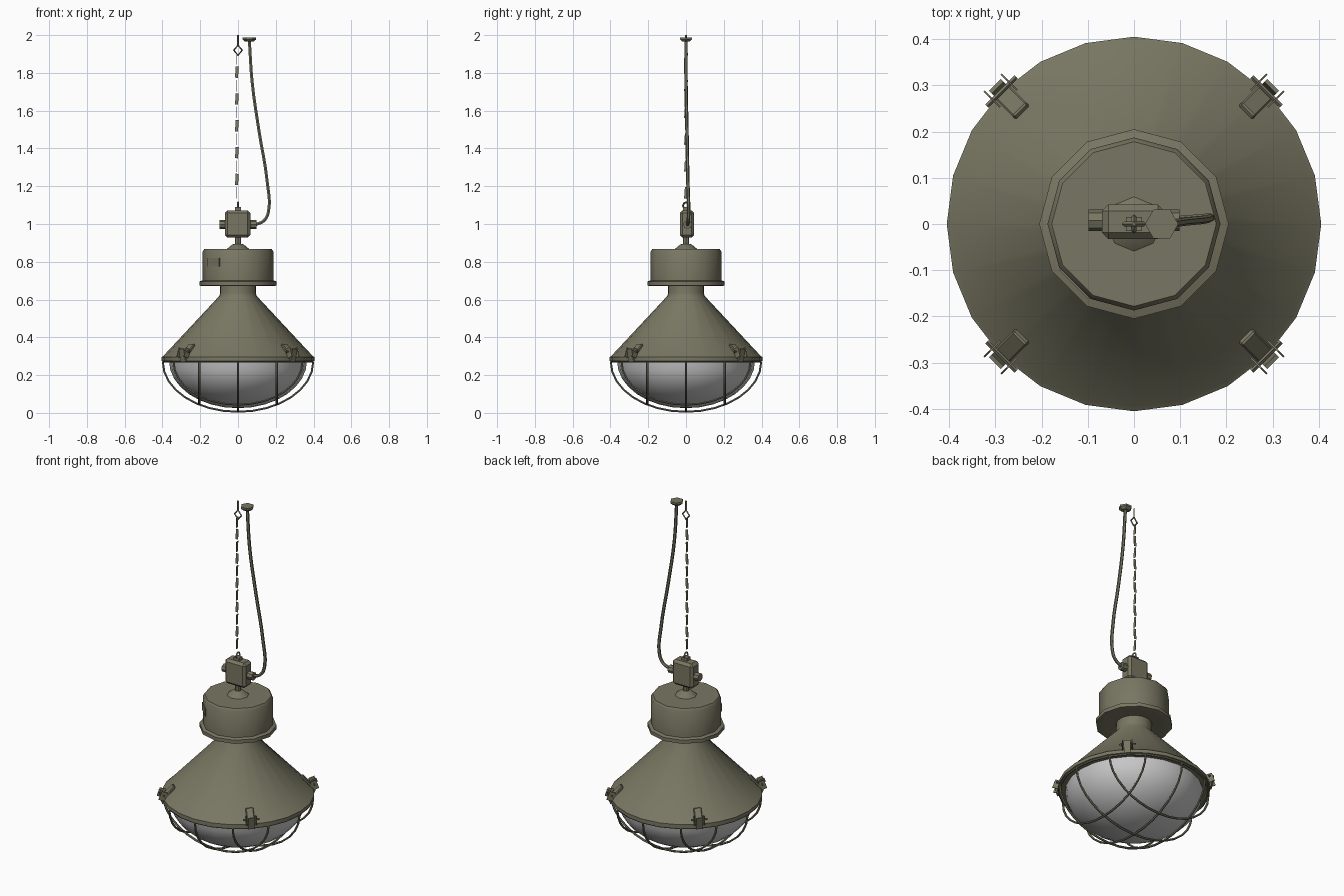
import bpy, bmesh, math
from mathutils import Vector, Matrix

if "Cube" in bpy.data.objects:
    bpy.data.objects.remove(bpy.data.objects["Cube"])


def material(name, rgb):
    m = bpy.data.materials.new(name)
    m.diffuse_color = (*rgb, 1)
    m.use_nodes = True
    m.node_tree.nodes["Principled BSDF"].inputs["Base Color"].default_value = m.diffuse_color
    return m


OLIVE = material("olive enamel", (0.19, 0.183, 0.122))
GLASS = material("frosted glass", (0.58, 0.58, 0.59))


def finish(ob, mat, angle=35):
    ob.data.materials.clear()
    ob.data.materials.append(mat)
    bpy.ops.object.select_all(action='DESELECT')
    ob.select_set(True)
    bpy.context.view_layer.objects.active = ob
    if angle:
        bpy.ops.object.shade_smooth_by_angle(angle=math.radians(angle))
    return ob


def from_bmesh(name, bm, mat, angle=35):
    bmesh.ops.remove_doubles(bm, verts=bm.verts, dist=1e-5)
    bmesh.ops.recalc_face_normals(bm, faces=bm.faces)
    me = bpy.data.meshes.new(name)
    bm.to_mesh(me)
    bm.free()
    ob = bpy.data.objects.new(name, me)
    bpy.context.collection.objects.link(ob)
    return finish(ob, mat, angle)


def lathe(name, profile, segs, mat, place=None, angle=35):
    """Spin (radius, height) points about z; place moves the result."""
    bm = bmesh.new()
    vs = [bm.verts.new((r, 0, z)) for r, z in profile]
    es = [bm.edges.new(p) for p in zip(vs, vs[1:])]
    bmesh.ops.spin(bm, geom=vs + es, cent=(0, 0, 0), axis=(0, 0, 1),
                   angle=2 * math.pi, steps=segs)
    if place:
        bm.transform(place)
    return from_bmesh(name, bm, mat, angle)


def box(name, size, place, bevel=0.0):
    bm = bmesh.new()
    bmesh.ops.create_cube(bm, size=1)
    bm.transform(Matrix.Diagonal((*size, 1)))
    if bevel:
        bmesh.ops.bevel(bm, geom=bm.edges[:], offset=bevel, segments=1, affect='EDGES')
    bm.transform(place)
    return from_bmesh(name, bm, OLIVE, 30)


def tube(name, pts, radius, closed=False, smooth=False, res=1):
    cu = bpy.data.curves.new(name, 'CURVE')
    cu.dimensions = '3D'
    cu.bevel_depth, cu.bevel_resolution = radius, res
    cu.use_fill_caps = True
    if smooth:
        s = cu.splines.new('BEZIER')
        s.bezier_points.add(len(pts) - 1)
        for b, p in zip(s.bezier_points, pts):
            b.co = p
            b.handle_left_type = b.handle_right_type = 'AUTO'
        s.resolution_u = 4
    else:
        s = cu.splines.new('POLY')
        s.points.add(len(pts) - 1)
        for b, p in zip(s.points, pts):
            b.co = (*p, 1)
    s.use_cyclic_u = closed
    ob = bpy.data.objects.new(name, cu)
    bpy.context.collection.objects.link(ob)
    bpy.ops.object.select_all(action='DESELECT')
    ob.select_set(True)
    bpy.context.view_layer.objects.active = ob
    bpy.ops.object.convert(target='MESH')
    return finish(bpy.context.object, OLIVE, 50)


T = Matrix.Translation


def rot(deg, axis):
    return Matrix.Rotation(math.radians(deg), 4, axis)


# conical shade with rim and neck
lathe("shade", [(0.34, 0.275), (0.39, 0.27), (0.405, 0.275), (0.405, 0.295),
                (0.395, 0.302), (0.098, 0.62), (0.095, 0.635), (0.095, 0.68)], 24, OLIVE)

# control gear housing with flange, lid cone and stem
lathe("gear_housing", [(0, 0.68), (0.15, 0.68), (0.195, 0.672), (0.205, 0.675), (0.205, 0.696),
                       (0.187, 0.702), (0.187, 0.855), (0.178, 0.868), (0, 0.868)],
      12, OLIVE, rot(-90, 'Z'))
lathe("stem", [(0.06, 0.867), (0.03, 0.892), (0.017, 0.895), (0.017, 0.935)], 8, OLIVE)
box("rating_plate", (0.008, 0.088, 0.045), rot(225, 'Z') @ T((0.181, 0, 0.797)))

# junction box with side glands and hanging lug
box("junction_box", (0.135, 0.075, 0.145), T((-0.002, 0.005, 1.0)), 0.014)
for name, x in (("left_gland", -0.08), ("right_gland", 0.08)):
    lathe(name, [(0, -0.018), (0.023, -0.018), (0.023, 0.018), (0, 0.018)], 8, OLIVE,
          T((x, 0.008, 0.997)) @ rot(90, 'Y'))
box("hanging_lug", (0.034, 0.03, 0.02), T((0, 0, 1.08)))
ring = [(0, 0.016 * math.cos(a), 1.097 + 0.018 * math.sin(a))
        for a in [i * math.pi / 4 for i in range(8)]]
tube("lug_ring", ring, 0.005, closed=True, res=0)

# chain of flat links, alternately turned a quarter
for i in range(11):
    box("chain_link", (0.016, 0.002, 0.06),
        T((-0.006, 0, 1.165 + 0.071 * i)) @ rot(0 if i % 2 else 90, 'Z') @ rot(4, 'Y'))

# ceiling hook
tube("hook_eye", [(0, 0, 1.893), (0.022, 0, 1.92), (0, 0, 1.947), (-0.022, 0, 1.92)],
     0.005, closed=True, res=0)
tube("hook_rod", [(0, 0, 1.945), (0, 0, 2.0)], 0.005, res=0)

# power cable and ceiling rose
tube("power_cable", [(0.06, 0, 1.975), (0.075, 0, 1.75), (0.11, 0.005, 1.5), (0.155, 0.01, 1.22),
                     (0.162, 0.014, 1.07), (0.14, 0.012, 1.02), (0.09, 0.008, 0.995)],
     0.009, smooth=True)
lathe("ceiling_rose", [(0, 1.965), (0.022, 1.965), (0.036, 1.977), (0.036, 1.988), (0, 1.988)],
      6, OLIVE, T((0.06, 0, 0)), 20)

# glass bowl
bowl = [(0.365 * math.cos(a), 0.275 - 0.25 * math.sin(a))
        for a in [i * math.pi / 16 for i in range(8)]] + [(0, 0.025)]
lathe("glass_bowl", bowl, 24, GLASS, angle=60)

# wire cage: three wires each way over the dome, plus rim ring
R, D, Z = 0.398, 0.264, 0.27
for off in (-0.205, 0, 0.205):
    half = math.sqrt(R * R - off * off)
    path = []
    for i in range(17):
        u = half * -math.cos(math.pi * i / 16)
        k = max(0, 1 - (u * u + off * off) / (R * R))
        path.append((u, off, Z - D * math.sqrt(k)))
    tube("cage_wire_across", path, 0.006)
    tube("cage_wire_deep", [(y, x, z) for x, y, z in path], 0.006)
tube("cage_rim", [(0.395 * math.cos(i * math.pi / 12), 0.395 * math.sin(i * math.pi / 12), 0.271)
                  for i in range(24)], 0.006, closed=True)

# four latches around the rim
for a in (45, 135, 225, 315):
    turn = rot(a, 'Z')
    lean = turn @ T((0.376, 0, 0.328)) @ rot(-43, 'Y')
    box("latch_plate", (0.016, 0.042, 0.095), lean, 0.004)
    for s in (-1, 1):
        box("latch_ear", (0.034, 0.004, 0.05), turn @ T((0.408, s * 0.026, 0.318)) @ rot(-20, 'Y'))
    tube("latch_pin", [turn @ Vector((0.405, y, 0.325)) for y in (-0.045, 0.045)], 0.005, res=0)
    box("latch_hook", (0.008, 0.036, 0.07), turn @ T((0.414, 0, 0.305)) @ rot(12, 'Y'))
